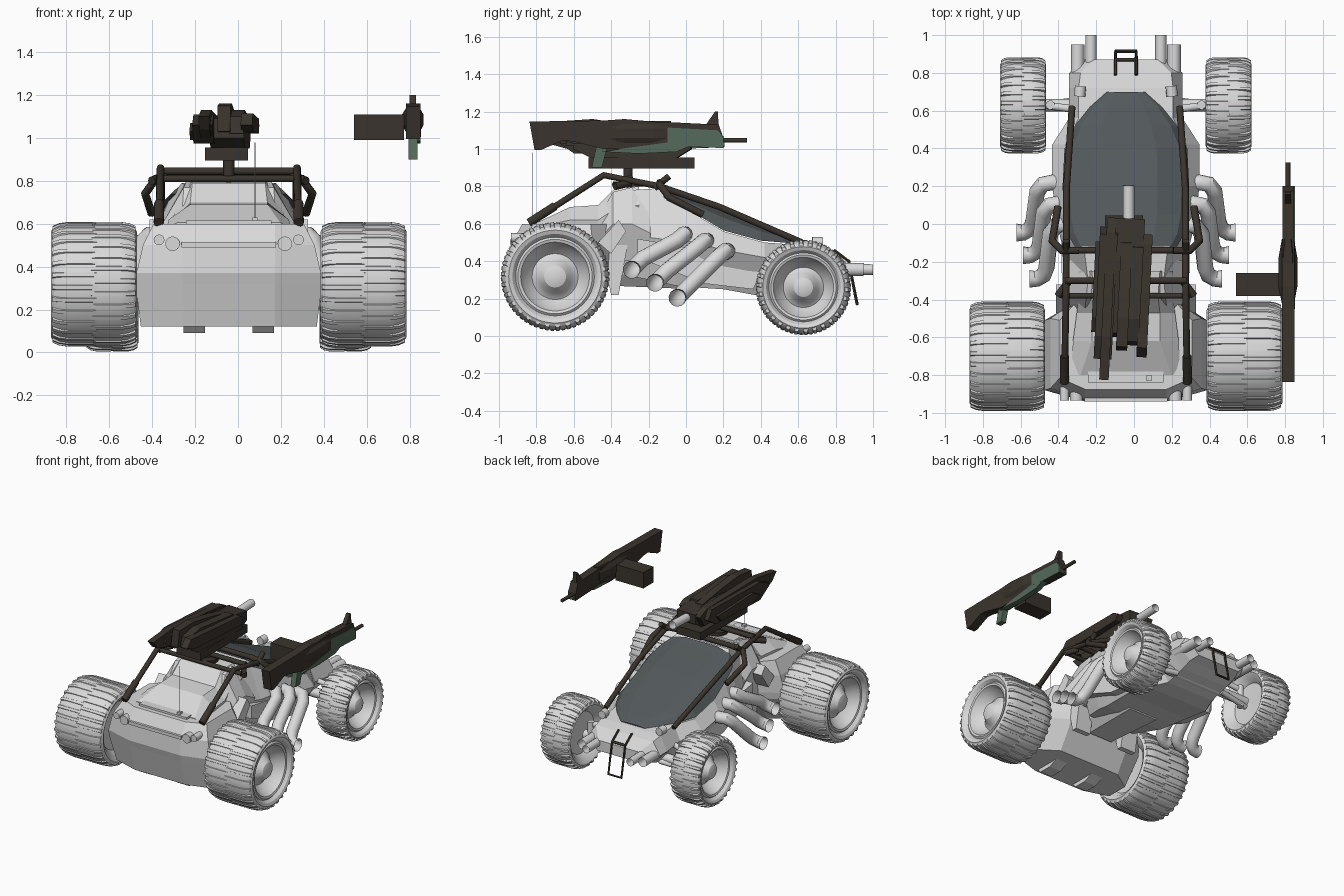
import bpy, bmesh, math
from mathutils import Vector, Matrix

if bpy.data.objects.get("Cube"):
    bpy.data.objects.remove(bpy.data.objects["Cube"], do_unlink=True)

CX = -0.043  # centre line of the vehicle


def material(name, rgb):
    m = bpy.data.materials.new(name)
    m.use_nodes = True
    m.diffuse_color = (*rgb, 1)
    m.node_tree.nodes["Principled BSDF"].inputs["Base Color"].default_value = (*rgb, 1)
    return m


GREY = material("light_grey", (0.7, 0.7, 0.7))
DARK = material("dark_metal", (0.042, 0.034, 0.026))
GLASS = material("tinted_glass", (0.086, 0.099, 0.104))
GREEN = material("army_green", (0.09, 0.145, 0.105))
SIDES = (("left", 1), ("right", -1))


def finish(name, bm, mat, x=CX, smooth=0):
    bmesh.ops.recalc_face_normals(bm, faces=bm.faces)
    me = bpy.data.meshes.new(name)
    bm.to_mesh(me)
    bm.free()
    me.materials.append(mat)
    ob = bpy.data.objects.new(name, me)
    bpy.context.collection.objects.link(ob)
    ob.location.x = x
    if smooth:
        bpy.ops.object.select_all(action='DESELECT')
        ob.select_set(True)
        bpy.context.view_layer.objects.active = ob
        bpy.ops.object.shade_smooth_by_angle(angle=math.radians(smooth))
    return ob


def loft(name, rows, mat, caps=True, x=CX, smooth=0):
    bm = bmesh.new()
    vs = [[bm.verts.new(p) for p in r] for r in rows]
    n = len(rows[0])
    for a, b in zip(vs, vs[1:]):
        for i in range(n):
            j = (i + 1) % n
            bm.faces.new((a[i], a[j], b[j], b[i]))
    if caps:
        bm.faces.new(vs[0])
        bm.faces.new(vs[-1])
    return finish(name, bm, mat, x, smooth)


def mirrored(half):
    return half + [(-a, b, c) for a, b, c in reversed(half)]


def hull(name, sections, mat):
    # section: y, heights (bottom, middle, top), half widths (bottom, middle, top)
    return loft(name, [mirrored([(w[i], y, z[i]) for i in range(3)]) for y, z, w in sections], mat)


def prism(name, profile, x0, x1, mat, x=CX):
    # side profile of (y, z) points, extruded across
    return loft(name, [[(k, y, z) for y, z in profile] for k in (x0, x1)], mat, x=x)


def box(name, xr, yr, zr, mat, x=CX):
    prof = [(yr[0], zr[0]), (yr[1], zr[0]), (yr[1], zr[1]), (yr[0], zr[1])]
    return prism(name, prof, *xr, mat, x=x)


def tube(name, pts, r, mat, flip=1, x=CX, caps=True, flare=1, sides=10):
    # rings swept along a path
    P = [Vector((p[0] * flip, p[1], p[2])) for p in pts]
    rows = []
    for i, p in enumerate(P):
        d1 = (p - P[i - 1]).normalized() if i else (P[1] - p).normalized()
        d2 = (P[i + 1] - p).normalized() if i < len(P) - 1 else d1
        t = (d1 + d2).normalized()
        q = Vector((0, 0, 1)).rotation_difference(t) if i == 0 else prev.rotation_difference(t) @ q
        prev = t
        k = r * (flare if i == len(P) - 1 else 1)
        rows.append([p + q @ Vector((k * math.cos(a), k * math.sin(a), 0))
                     for a in (j * math.tau / sides for j in range(sides))])
    return loft(name, rows, mat, caps=caps, x=x, smooth=40)


# Wheels: turned tyre and dished rim with staggered tread bars
def wheel(name, side, cx, cy, cz, R, h):
    prof = [(h - .035, .001), (h - .035, .1), (h - .045, .2), (h - .08, .3), (h - .1, .36), (h - .11, .42),
            (h - .07, .56), (h - .025, .63), (h - .02, .68), (h - .03, .72), (h - .008, .78), (h, .85),
            (h - .012, .91), (h - .04, .955), (h - .08, .98), (-h + .08, .98), (-h + .04, .955),
            (-h + .012, .91), (-h, .84), (-h + .02, .72), (-h + .06, .6), (-h + .07, .001)]
    n = 48
    rows = [[(side * px, R * k * math.cos(a), R * k * math.sin(a))
             for a in (i * math.tau / n for i in range(n))] for px, k in prof]
    loft(name, rows, GREY, smooth=30).location = (CX + side * cx, cy, cz)
    bm = bmesh.new()
    bars = 30
    for i in range(bars):
        for s in (1, -1):
            rot = Matrix.Rotation((i + s * .25) * math.tau / bars, 4, 'X')
            # thin bar: full height at the crown, folded down over the shoulder
            top = [(-.1, .975), (.05, .995), (.62, .995), (.82, .975), (.97, .93)]
            ring = [[bm.verts.new(rot @ Vector((s * h * a, R * w, R * k - d)))
                     for w, d in ((-.055, .02), (-.03, 0), (.03, 0), (.055, .02))] for a, k in top]
            for p, q in zip(ring, ring[1:]):
                for j in range(3):
                    bm.faces.new((p[j], p[j + 1], q[j + 1], q[j]))
            bm.faces.new(ring[0])
            bm.faces.new(ring[-1])
    finish(name + "_tread", bm, GREY, smooth=50).location = (CX + side * cx, cy, cz)


for nm, s in SIDES:
    wheel(nm + "_big_wheel", s, .628, -.70, .318, .292, .2)
    wheel(nm + "_small_wheel", s, .544, .628, .26, .256, .122)
tube("big_axle", [(-.5, -.7, .318), (.5, -.7, .318)], .05, GREY)
tube("small_axle", [(-.45, .628, .26), (.45, .628, .26)], .035, GREY)

# Hull sections
hull("cabin", [
    (-.30, (.32, .54, .78), (.2, .27, .2)),
    (-.14, (.29, .52, .79), (.24, .33, .22)), (-.06, (.27, .52, .71), (.25, .35, .28)),
    (.05, (.26, .5, .65), (.26, .37, .31)), (.2, (.25, .46, .56), (.27, .39, .33)),
    (.42, (.21, .42, .5), (.26, .39, .32)), (.56, (.21, .38, .49), (.2, .3, .25)),
    (.72, (.25, .36, .47), (.2, .3, .25)), (.80, (.28, .36, .45), (.2, .3, .24)),
    (.87, (.30, .34, .38), (.18, .22, .17))], GREY)
hull("engine_sides", [
    (-.48, (.42, .5, .62), (.22, .28, .22)), (-.39, (.4, .6, .77), (.24, .31, .21)),
    (-.29, (.4, .6, .795), (.24, .31, .2)), (-.19, (.42, .55, .64), (.26, .32, .26))], GREY)
hull("engine_cover", [
    (-.80, (.5, .58, .605), (.28, .29, .24)), (-.62, (.5, .62, .69), (.26, .28, .18)),
    (-.47, (.5, .62, .70), (.24, .26, .18)), (-.38, (.5, .68, .79), (.24, .25, .17)),
    (-.25, (.5, .7, .80), (.24, .25, .18))], GREY)
hull("engine_belly", [(-.42, (.27, .33, .45), (.1, .16, .18)), (.05, (.25, .33, .42), (.12, .18, .2))], GREY)

# Tail body: plan outlines stacked by height, chamfered toward the rear corners
tail = [(.12, .41, -.87, -.54), (.32, .435, -.925, -.42), (.37, .43, -.94, -.41),
        (.5, .4, -.93, -.4), (.6, .35, -.875, -.41)]
loft("tail_body", [mirrored([(.215, yr, z), (w, yr + .06, z), (w, yf - .1, z), (.26, yf, z)])
                   for z, w, yr, yf in tail], GREY)
box("tail_deck_panel", (-.2, .2), (-.84, -.78), (.59, .615), GREY)
box("tail_ledge", (-.22, .22), (-.94, -.88), (.49, .515), GREY)

# Canopy glass
rows = []
for y, w, ze, zc in [(-.12, .27, .74, .80), (-.05, .31, .70, .775), (.05, .33, .655, .745), (.2, .335, .565, .7),
                     (.4, .325, .51, .61), (.52, .27, .5, .56), (.62, .19, .49, .52), (.7, .1, .475, .482)]:
    rows.append(mirrored([(w, y, ze), (w * .88, y, ze + (zc - ze) * .5), (w * .5, y, ze + (zc - ze) * .93)]))
loft("canopy_glass", rows, GLASS)

# Mirrored body details
for nm, s in SIDES:
    prism(nm + "_frame_strut", [(-.4, .22), (-.36, .22), (-.31, .5), (-.46, .5)], s * .14, s * .27, GREY)
    prism(nm + "_shoulder_plate", [(-.47, .5), (-.36, .62), (-.32, .56), (-.4, .44)], s * .25, s * .37, GREY)
    prism(nm + "_sill", [(-.26, .42), (.1, .28), (.36, .25), (.4, .34), (.1, .46), (-.26, .52)],
          s * .2, s * .34, GREY)
    prism(nm + "_skid", [(-.86, .13), (-.82, .09), (-.72, .09), (-.62, .13)], s * .11, s * .21, GREY)
    # Three flared exhausts
    for i, (y0, z0, xe, ye, ze) in enumerate([(.21, .46, .58, -.045, .205), (.1, .515, .545, -.165, .285),
                                             (-.01, .55, .51, -.29, .355)]):
        xm = xe - .09
        tube(f"{nm}_exhaust_{i + 1}", [(.28, y0 - .02, z0 - .03), (xm - .1, y0 + .01, z0 - .005),
             (xm - .05, y0, z0 - .005), (xm - .02, y0 - .04, z0 - .04), (xm, ye + .06, ze + .06),
             (xm + .015, ye + .02, ze + .02), (xm + .05, ye, ze), (xe, ye, ze)],
             .043, GREY, s, caps=False, flare=1.12, sides=12)
    # Nose barrels and lamps
    for i, (bx, y1, r) in enumerate([(.185, 1, .03), (.255, .95, .036)]):
        tube(f"{nm}_nose_barrel_{i + 1}", [(bx, .68, .36), (bx, y1, .355)], r, GREY, s, caps=False)
    tube(nm + "_nose_lamp", [(.245, .675, .5), (.24, .73, .5)], .03, GREY, s)
    tube(nm + "_lamp_stem", [(.235, .7, .44), (.235, .7, .5)], .015, GREY, s)
    # Suspension
    tube(nm + "_upper_arm", [(.22, .6, .38), (.42, .628, .34)], .02, GREY, s)
    tube(nm + "_lower_arm", [(.2, .66, .24), (.45, .628, .22)], .02, GREY, s)
    tube(nm + "_knuckle", [(.4, .63, .2), (.4, .63, .37)], .024, GREY, s)
    # Tail lamps
    for i, (lx, lz, r) in enumerate([(.325, .525, .025), (.262, .507, .034)]):
        tube(f"{nm}_tail_lamp_{i + 1}", [(lx, -.84, lz), (lx, -.935, lz)], r, GREY, s, sides=16)
    # Roll cage rails, outer loops and braces
    tube(nm + "_cage_rail", [(.325, -.83, .61), (.318, -.44, .86), (.315, -.14, .80), (.315, .18, .69),
                             (.285, .62, .5)], .018, DARK, s)
    tube(nm + "_cage_foot", [(.326, -.84, .605), (.324, -.7, .695)], .024, DARK, s)
    tube(nm + "_cage_loop", [(.25, -.14, .82), (.34, -.14, .81), (.39, -.09, .74), (.36, .09, .65)], .02, DARK, s)
    tube(nm + "_cage_spur", [(.3, -.3, .82), (.36, -.38, .8)], .02, DARK, s)
    tube(nm + "_cage_stub", [(.317, -.17, .79), (.317, -.09, .855)], .018, DARK, s)
tube("cage_cross_bar", [(-.25, -.14, .82), (.25, -.14, .82)], .018, DARK)
tube("cage_top_bar", [(-.32, -.3, .845), (.32, -.3, .845)], .018, DARK)
tube("cage_rear_bar", [(-.34, -.38, .81), (.34, -.38, .81)], .016, DARK)
tube("bull_bar_rung", [(-.055, .87, .4), (.055, .87, .4)], .009, DARK)
tube("bull_bar", [(-.055, .79, .46), (-.055, .87, .4), (-.055, .915, .17), (.055, .915, .17),
                  (.055, .87, .4), (.055, .79, .46)], .009, DARK, sides=6)
tube("antenna", [(.122, -.82, .6), (.122, -.82, .98)], .002, GREY, sides=4)
box("antenna_base", (.11, .135), (-.83, -.8), (.59, .63), GREY)

# Roof turret, its pods turned slightly off the centre line
tube("turret_post", [(0, -.31, .76), (0, -.31, .92)], .026, DARK)
tube("turret_ring", [(0, -.31, .8), (0, -.31, .825)], .08, DARK, sides=16)
box("turret_base", (-.11, .09), (-.52, .045), (.895, .955), DARK)
pods = {
    "long": (-.1, -.05, [(-.83, 1.1), (-.78, 1.04), (-.6, .99), (-.02, .98), (.03, 1.06), (-.05, 1.1), (-.6, 1.13)]),
    "wide": (-.135, -.04, [(-.72, 1.06), (-.6, .975), (-.1, .975), (-.02, 1.03), (-.06, 1.1), (-.6, 1.11)]),
    "outer": (-.155, -.12, [(-.58, 1.03), (-.5, .99), (-.14, .99), (-.1, 1.04), (-.5, 1.07)]),
    "core": (-.06, .1, [(-.6, 1.0), (-.5, .95), (-.05, .95), (.03, 1.0), (.03, 1.07), (-.2, 1.1), (-.58, 1.09)]),
    "spine": (-.02, .04, [(-.67, 1.03), (-.05, 1.02), (-.1, 1.09), (-.3, 1.13), (-.5, 1.16), (-.65, 1.15)]),
    "inner": (.035, .1, [(-.64, 1.02), (-.1, 1.0), (-.12, 1.1), (-.5, 1.13), (-.62, 1.1)]),
    "short": (.09, .145, [(-.7, 1.06), (-.6, 1.03), (-.08, 1.02), (-.05, 1.06), (-.1, 1.09), (-.65, 1.115)])}
for nm, (x0, x1, prof) in pods.items():
    prism(f"turret_pod_{nm}", prof, x0, x1, DARK).rotation_euler.z = -.05
tube("turret_barrel", [(.015, -.05, 1.03), (.015, .205, 1.04)], .03, GREY, caps=False, sides=12)

# Floating rifle, green on its outer side
RX = .815
prism("rifle_stock", [(-.837, 1.147), (-.81, .995), (-.775, .995), (-.66, 1.045), (-.6, 1.04), (-.44, 1.0),
                      (-.2, 1.0), (-.1, 1.035), (-.1, 1.14), (-.33, 1.16), (-.44, 1.152)], -.032, .035, DARK, RX)
loft("rifle_receiver", [[(a * k, y, z) for a, z in ((-.025, 1.015), (.025, 1.015), (.05, 1.06), (.05, 1.11),
                         (.025, 1.15), (-.025, 1.15), (-.05, 1.11), (-.05, 1.06))]
                        for y, k in ((-.42, .65), (-.33, 1), (-.18, 1), (-.08, .65))], DARK, x=RX)
prism("rifle_fore_end", [(-.12, 1.03), (.02, 1.012), (.2, 1.005), (.2, 1.06), (.175, 1.13), (-.12, 1.145)],
      -.028, .032, DARK, RX)
prism("rifle_green_panel", [(-.1, 1.115), (.17, 1.1), (.2, 1.06), (.2, 1.005), (.02, 1.012), (-.1, 1.03)],
      .0, .038, GREEN, RX)
prism("rifle_green_guard", [(-.45, .985), (-.25, .975), (-.05, .985), (.02, 1.015), (-.1, 1.035), (-.32, 1.005)],
      -.005, .037, GREEN, RX)
prism("rifle_grip", [(-.505, .9), (-.45, .9), (-.42, 1.01), (-.48, 1.01)], -.02, .022, GREEN, RX)
prism("rifle_sight", [(.1, 1.12), (.155, 1.2), (.17, 1.2), (.175, 1.12)], -.016, .016, DARK, RX)
tube("rifle_barrel", [(0, .15, 1.047), (0, .325, 1.047)], .013, DARK, x=RX)
box("rifle_magazine", (-.275, -.04), (-.38, -.26), (.99, 1.11), DARK, RX)
